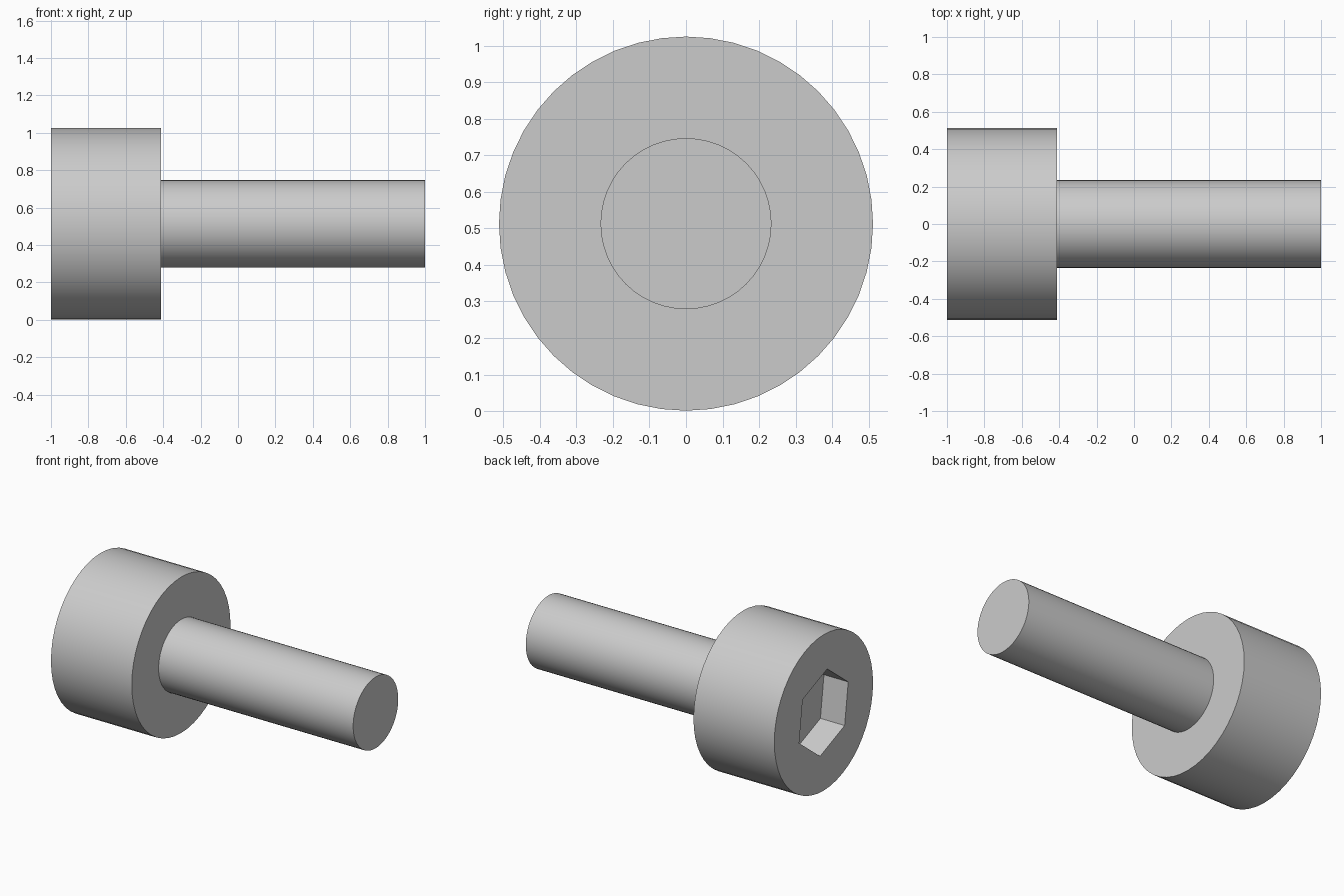
import bpy, bmesh
from math import radians
from mathutils import Matrix, Vector

default = bpy.data.objects.get("Cube")
if default:
    bpy.data.objects.remove(default)

AXIS_Z = 0.513
HEAD_R, SHAFT_R = 0.512, 0.234
HEAD_X, NECK_X, TIP_X = -1.0, -0.413, 1.0
SOCKET_R, SOCKET_DEPTH, SOCKET_TURN = 0.275, 0.176, 37.7

steel = bpy.data.materials.new("grey_steel")
steel.use_nodes = True
colour = (0.6, 0.6, 0.6, 1)
steel.diffuse_color = colour
steel.node_tree.nodes["Principled BSDF"].inputs["Base Color"].default_value = colour


def make_object(name, bm):
    bmesh.ops.recalc_face_normals(bm, faces=bm.faces)
    mesh = bpy.data.meshes.new(name)
    bm.to_mesh(mesh)
    bm.free()
    mesh.materials.append(steel)
    obj = bpy.data.objects.new(name, mesh)
    obj.location.z = AXIS_Z
    bpy.context.collection.objects.link(obj)
    return obj


# Head and shaft: one stepped profile turned around the x axis
bm = bmesh.new()
profile = [(HEAD_X, 0), (HEAD_X, HEAD_R), (NECK_X, HEAD_R),
           (NECK_X, SHAFT_R), (TIP_X, SHAFT_R), (TIP_X, 0)]
verts = [bm.verts.new((x, 0, r)) for x, r in profile]
edges = [bm.edges.new(pair) for pair in zip(verts, verts[1:])]
bmesh.ops.spin(bm, geom=verts + edges, cent=(0, 0, 0), axis=(1, 0, 0),
               angle=radians(360), steps=48, use_merge=True)
bmesh.ops.remove_doubles(bm, verts=bm.verts, dist=0.0001)
# Merge the end fans into single flat discs
bmesh.ops.dissolve_verts(bm, verts=[v for v in bm.verts if Vector(v.co.yz).length < 0.001])
screw = make_object("socket_screw", bm)

# Hexagonal socket cut into the head end
bm = bmesh.new()
bmesh.ops.create_cone(bm, cap_ends=True, segments=6, radius1=SOCKET_R,
                      radius2=SOCKET_R, depth=2 * SOCKET_DEPTH)
first = max(bm.verts, key=lambda v: v.co.x).co
bmesh.ops.rotate(bm, verts=bm.verts, matrix=Matrix.Rotation(
    -Vector((1, 0)).angle_signed(first.xy) * -1, 3, "Z"))
# Cyclic axes: x -> y, y -> z, z -> x
for v in bm.verts:
    v.co = (v.co.z, v.co.x, v.co.y)
bmesh.ops.rotate(bm, verts=bm.verts, matrix=Matrix.Rotation(radians(SOCKET_TURN), 3, "X"))
bmesh.ops.translate(bm, verts=bm.verts, vec=(HEAD_X, 0, 0))
cutter = make_object("socket_cutter", bm)
cutter.hide_render = True

cut = screw.modifiers.new("hex_socket", "BOOLEAN")
cut.operation = "DIFFERENCE"
cut.object = cutter
cut.solver = "EXACT"
bpy.context.view_layer.objects.active = screw
screw.select_set(True)
bpy.ops.object.modifier_apply(modifier=cut.name)
bpy.data.objects.remove(cutter)

# Smooth barrels, crisp rims and flat socket walls
bpy.ops.object.shade_smooth_by_angle(angle=radians(30))
